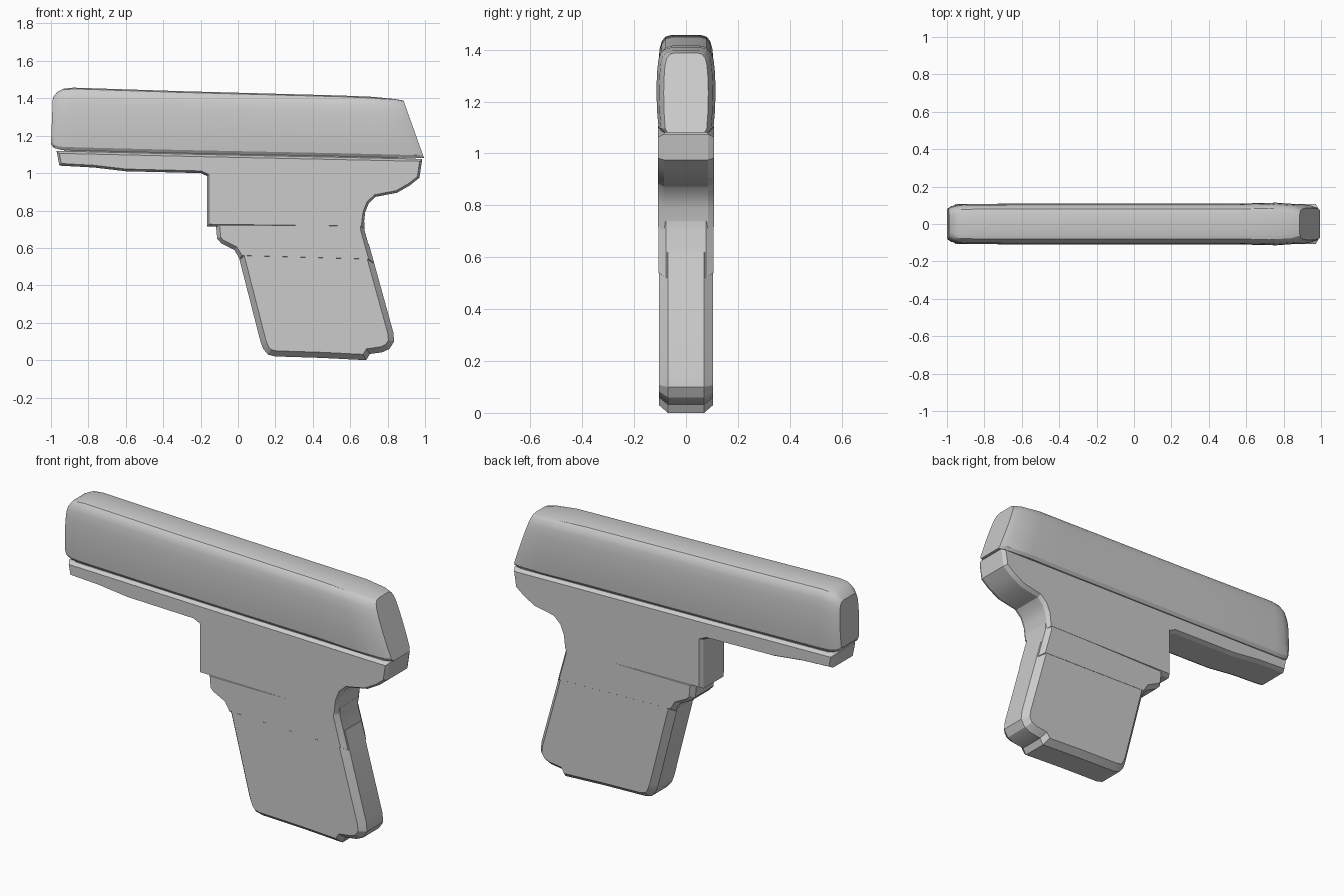
import bpy, bmesh, math

if "Cube" in bpy.data.objects:
    bpy.data.objects.remove(bpy.data.objects["Cube"])


def finish(name, bm):
    bmesh.ops.recalc_face_normals(bm, faces=bm.faces[:])
    me = bpy.data.meshes.new(name)
    bm.to_mesh(me)
    bm.free()
    ob = bpy.data.objects.new(name, me)
    bpy.context.collection.objects.link(ob)
    bpy.ops.object.select_all(action='DESELECT')
    bpy.context.view_layer.objects.active = ob
    ob.select_set(True)
    bpy.ops.object.shade_smooth_by_angle(angle=math.radians(25))
    return ob


def plate(name, profile, core, half, inset):
    """Side profile (x, z) extruded across y, with chamfered flanks."""
    bm = bmesh.new()
    sides = [[bm.verts.new((x, y, z)) for x, z in profile] for y in (-core, core)]
    caps = [bm.faces.new(s) for s in sides]
    n = len(profile)
    for i in range(n):
        j = (i + 1) % n
        bm.faces.new((sides[0][i], sides[0][j], sides[1][j], sides[1][i]))
    bmesh.ops.recalc_face_normals(bm, faces=bm.faces[:])
    if inset:
        for cap, y in zip(caps, (-half, half)):
            bmesh.ops.inset_region(bm, faces=[cap], thickness=inset,
                                   use_even_offset=True, use_boundary=True)
            for v in cap.verts:
                v.co.y = y
    return finish(name, bm)


def loft(name, stations, section):
    """Skin a mirrored section through (x_bottom, x_top, z_bottom, z_top, half width)."""
    bm = bmesh.new()
    ring_shape = [(t, w) for t, w in section] + [(t, -w) for t, w in reversed(section)]
    rings = []
    for xb, xt, zb, zt, hw in stations:
        rings.append([bm.verts.new((xb + (xt - xb) * t, hw * w, zb + (zt - zb) * t))
                      for t, w in ring_shape])
    n = len(ring_shape)
    for a, b in zip(rings, rings[1:]):
        for i in range(n):
            j = (i + 1) % n
            bm.faces.new((a[i], a[j], b[j], b[i]))
    bm.faces.new(rings[0])
    bm.faces.new(rings[-1])
    return finish(name, bm)


# Rounded upper slide, slanted at the rear
section = [(0, .82), (.05, .93), (.25, .98), (.5, 1), (.7, .98), (.84, .94),
           (.93, .86), (.98, .73), (1, .5)]
loft("slide", [
    (-1.0, -.99, 1.155, 1.405, .083),
    (-.985, -.965, 1.135, 1.435, .096),
    (-.95, -.93, 1.125, 1.452, .104),
    (-.89, -.88, 1.122, 1.457, .108),
    (-.3, -.3, 1.107, 1.438, .109),
    (.55, .55, 1.09, 1.415, .109),
    (.80, .72, 1.084, 1.408, .114),
    (.96, .84, 1.08, 1.396, .104),
    (.995, .885, 1.08, 1.388, .086)], section)

# Recessed rail joining slide and frame
plate("rail", [(-.93, 1.08), (.95, 1.04), (.95, 1.10), (-.93, 1.15)], .085, .085, 0)

# Frame with forward rail, solid guard block and rear tang
plate("frame", [
    (-.97, 1.118), (-.955, 1.04), (-.77, 1.03), (-.60, 1.01), (-.20, 1.0),
    (-.167, .985), (-.167, .715), (.67, .705), (.68, .79), (.70, .84),
    (.735, .873), (.85, .895), (.92, .935), (.97, .975), (.985, 1.075),
    (-.2, 1.10)], .085, .107, .012)

# Stepped waist between frame and grip
plate("grip_collar", [
    (-.12, .74), (-.112, .65), (-.09, .625), (-.02, .59), (.01, .54),
    (.725, .52), (.675, .70), (.675, .74)], .078, .106, .02)

# Raked grip with rounded toe and stepped heel
plate("grip", [
    (0, .57), (.01, .53), (.12, .10), (.135, .06), (.16, .03), (.20, .02),
    (.45, .012), (.685, 0), (.705, .033), (.77, .042), (.81, .06),
    (.835, .10), (.83, .15), (.725, .53), (.70, .62), (.02, .60)],
    .07, .105, .03)
